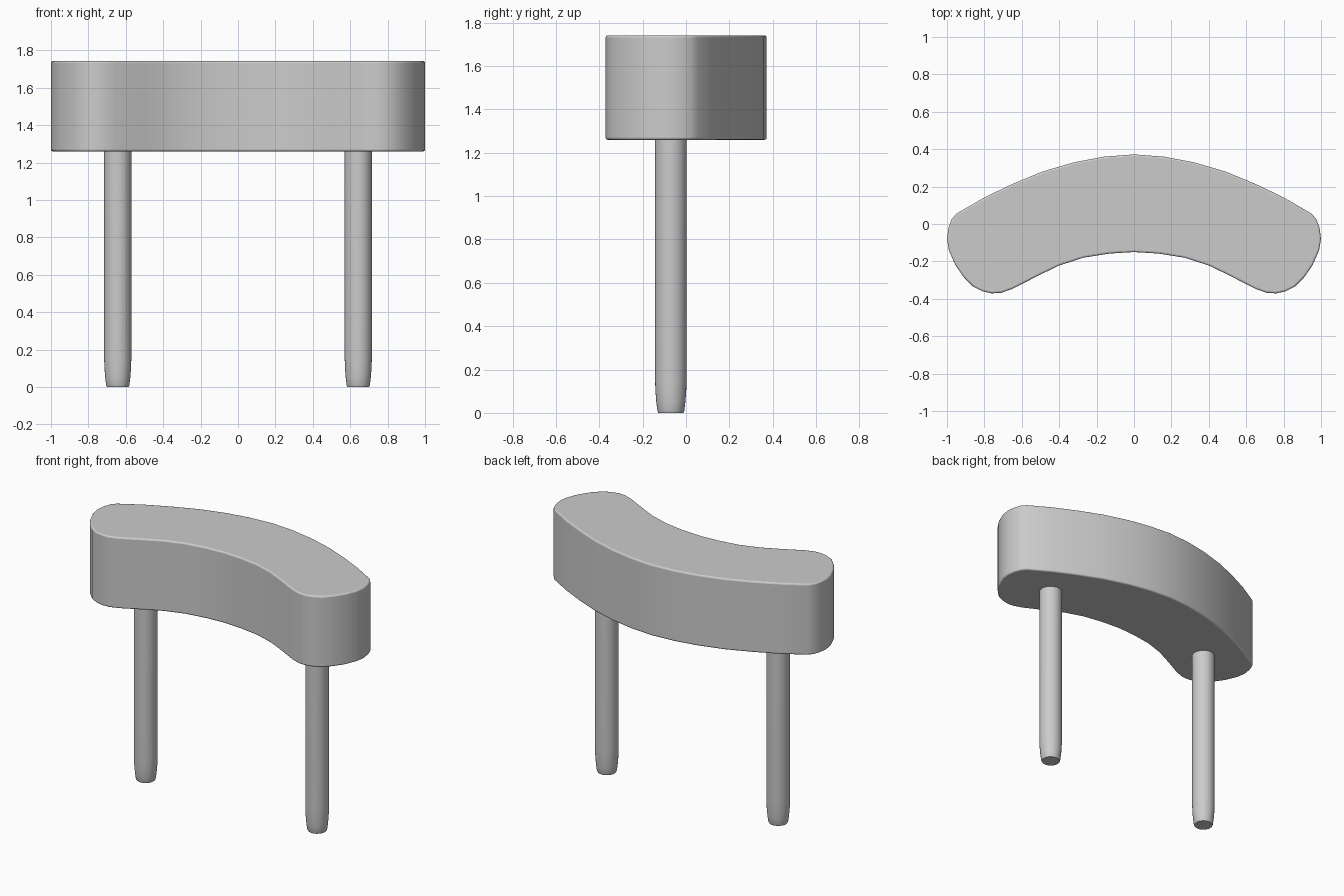
import bpy, bmesh, math

if "Cube" in bpy.data.objects:
    bpy.data.objects.remove(bpy.data.objects["Cube"])

def finish(bm, name):
    bmesh.ops.recalc_face_normals(bm, faces=bm.faces)
    mesh = bpy.data.meshes.new(name)
    bm.to_mesh(mesh)
    bm.free()
    obj = bpy.data.objects.new(name, mesh)
    bpy.context.collection.objects.link(obj)
    bpy.ops.object.select_all(action='DESELECT')
    bpy.context.view_layer.objects.active = obj
    obj.select_set(True)
    return obj

# Right half of the curved seat outline, back centre to front centre
half = [(0, .372), (.16, .36), (.32, .33), (.49, .28), (.65, .214), (.8, .142),
        (.95, .055), (.975, .025), (.992, -.02), (1, -.08), (.99, -.14),
        (.955, -.22), (.91, -.285), (.86, -.335), (.81, -.36), (.76, -.371),
        (.71, -.368), (.65, -.347), (.5, -.27), (.4, -.222), (.27, -.18),
        (.13, -.158), (0, -.15)]
outline = half + [(-x, y) for x, y in reversed(half[1:-1])]

# Seat: extruded kidney shape with a slightly eased rim
bm = bmesh.new()
base = bm.faces.new([bm.verts.new((x, y, 1.26)) for x, y in outline])
ext = bmesh.ops.extrude_face_region(bm, geom=[base], use_keep_orig=True)
for v in ext['geom']:
    if isinstance(v, bmesh.types.BMVert):
        v.co.z = 1.742
seat = finish(bm, "seat")
bevel = seat.modifiers.new("rim", 'BEVEL')
bevel.width = 0.01
bevel.segments = 3
bevel.limit_method = 'ANGLE'
bevel.angle_limit = math.radians(60)
bpy.ops.object.shade_smooth_by_angle(angle=math.radians(40))

# Legs: round posts with a softly narrowed foot
profile = [(.058, 0), (.062, .01), (.067, .05), (.071, .1), (.073, .16), (.073, 1.27)]
SIDES = 32

def leg(name, cx, cy):
    bm = bmesh.new()
    rings = [[bm.verts.new((cx + r * math.cos(2 * math.pi * i / SIDES),
                            cy + r * math.sin(2 * math.pi * i / SIDES), z))
              for i in range(SIDES)] for r, z in profile]
    for a, b in zip(rings, rings[1:]):
        for i in range(SIDES):
            j = (i + 1) % SIDES
            bm.faces.new((a[i], a[j], b[j], b[i]))
    bm.faces.new(rings[0])
    bm.faces.new(rings[-1])
    finish(bm, name)
    bpy.ops.object.shade_smooth_by_angle(angle=math.radians(40))

leg("left_leg", -.643, -.07)
leg("right_leg", .643, -.07)
